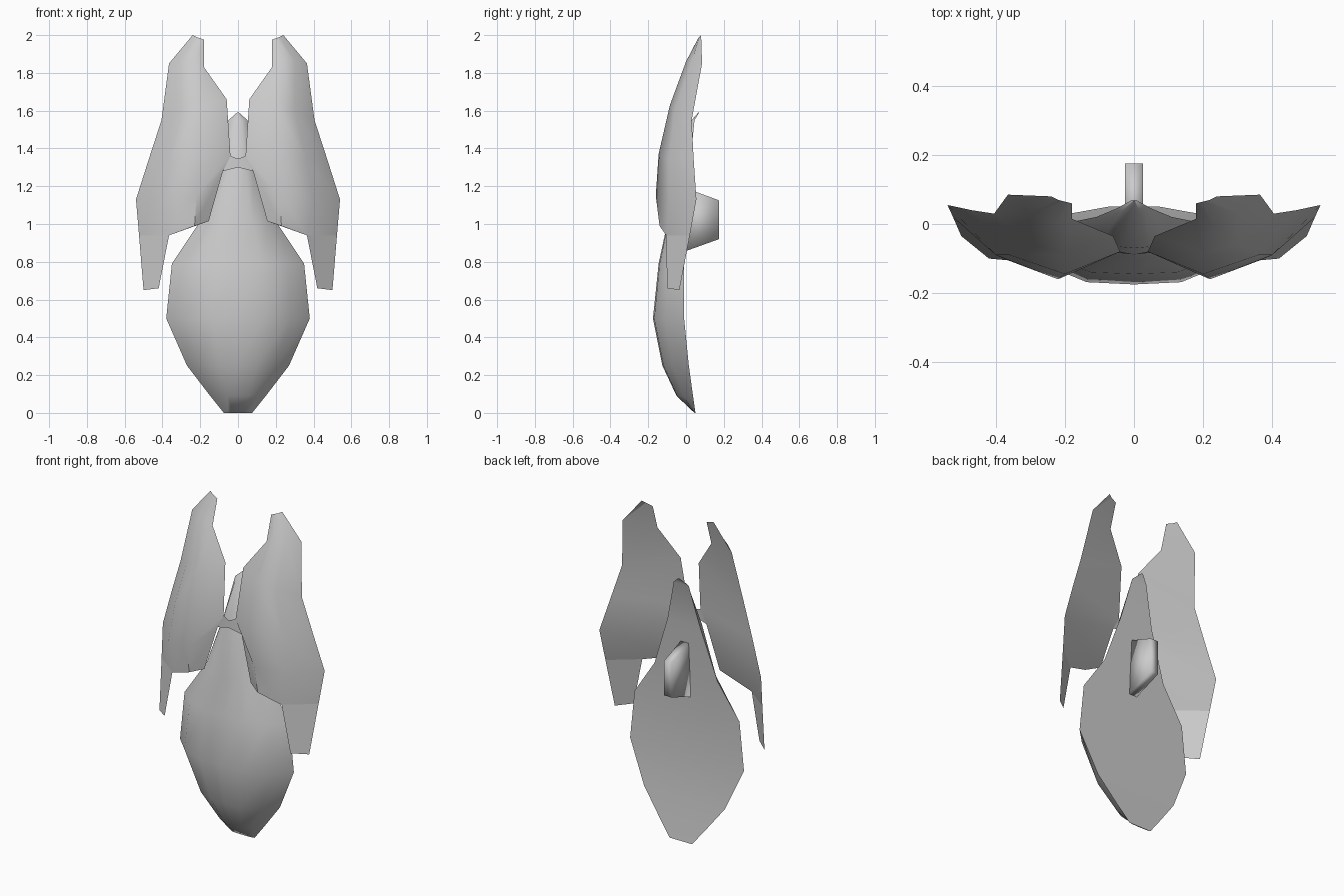
import bpy
import math

cube = bpy.data.objects.get("Cube")
if cube:
    bpy.data.objects.remove(cube, do_unlink=True)

grey = bpy.data.materials.new("light_grey")
grey.use_nodes = True
grey.diffuse_color = (0.6, 0.6, 0.6, 1)
grey.node_tree.nodes["Principled BSDF"].inputs["Base Color"].default_value = (0.6, 0.6, 0.6, 1)


def make(name, verts, faces, angle, mirror=False):
    mesh = bpy.data.meshes.new(name)
    mesh.from_pydata(verts, [], faces)
    mesh.materials.append(grey)
    obj = bpy.data.objects.new(name, mesh)
    bpy.context.collection.objects.link(obj)
    bpy.ops.object.select_all(action="DESELECT")
    obj.select_set(True)
    bpy.context.view_layer.objects.active = obj
    bpy.ops.object.shade_smooth_by_angle(angle=math.radians(angle))
    if mirror:
        mod = obj.modifiers.new("Mirror", "MIRROR")
        mod.use_clip = True
    return obj


# Lower shell: domed front over a nearly flat back (z, half width, rim y, front y)
sections = [
    (0, .075, .05, .045), (.09, .147, .037, -.05), (.25, .27, .015, -.125),
    (.5, .38, -.01, -.175), (.79, .35, -.01, -.145), (1.0, .21, 0, -.1),
    (1.3, .11, .02, -.07), (1.55, .05, .045, .03), (1.59, .005, .07, .065),
]
arc = [(-1, 0), (-.74, .6), (-.36, .96), (0, 1), (.36, .96), (.74, .6), (1, 0)]
verts, faces = [], []
n = len(arc)
for z, w, rim, front in sections:
    verts += [(w * u, rim + (front - rim) * d, z) for u, d in arc]
for r in range(len(sections) - 1):
    a, b = r * n, (r + 1) * n
    faces += [(a + i, a + i + 1, b + i + 1, b + i) for i in range(n - 1)]
    faces.append((a + n - 1, a, b, b + n - 1))
faces.append(tuple(reversed(range(n))))
faces.append(tuple(range(len(verts) - n, len(verts))))
make("lower_shell", verts, faces, 45)

# Upper wings: rows run from inner edge over the ridge to outer edge
rows = [
    [(.18, .06, 1.975), (.2, .065, 1.983), (.22, .07, 1.99), (.24, .08, 2.0)],
    [(.18, .015, 1.83), (.23, 0, 1.86), (.3, .03, 1.86), (.365, .085, 1.85)],
    [(.06, -.035, 1.66), (.2, -.085, 1.63), (.3, -.06, 1.6), (.405, .03, 1.55)],
    [(.04, -.08, 1.36), (.2, -.145, 1.37), (.36, -.09, 1.34), (.47, .04, 1.35)],
    [(.08, -.08, 1.28), (.22, -.16, 1.15), (.4, -.09, 1.12), (.54, .055, 1.13)],
    [(.155, -.1, 1.015), (.23, -.14, .99), (.365, -.105, .94), (.524, .02, .94)],
]
verts = [p for row in rows for p in row]
faces = []
last = len(rows) - 1
for r in range(last):
    a, b = r * 4, r * 4 + 4
    faces += [(a + i, b + i, b + i + 1, a + i + 1) for i in range(3)]
    top = (a, a + 1, a + 2, a + 3) if r == 0 else (a, a + 3)
    low = (b + 3, b + 2, b + 1, b) if r == last - 1 else (b + 3, b)
    faces.append(top + low)
# Outer tail and central bridge
k = len(verts)
verts += [(.42, -.1, .66), (.5, -.035, .65), (0, -.088, 1.345), (0, -.088, 1.3)]
faces.append((last * 4 + 2, k, k + 1, last * 4 + 3))
faces.append((k + 2, k + 3, 16, 12))
make("upper_wings", verts, faces, 50, mirror=True)

# Tapered grip on the back
profile = [(-.02, .85), (.175, .92), (.175, 1.125), (.0, 1.19)]
verts = [(x, y, z) for x in (-.026, .026) for y, z in profile]
faces = [(3, 2, 1, 0), (4, 5, 6, 7)]
faces += [(i, (i + 1) % 4, (i + 1) % 4 + 4, i + 4) for i in range(4)]
make("back_grip", verts, faces, 100)
